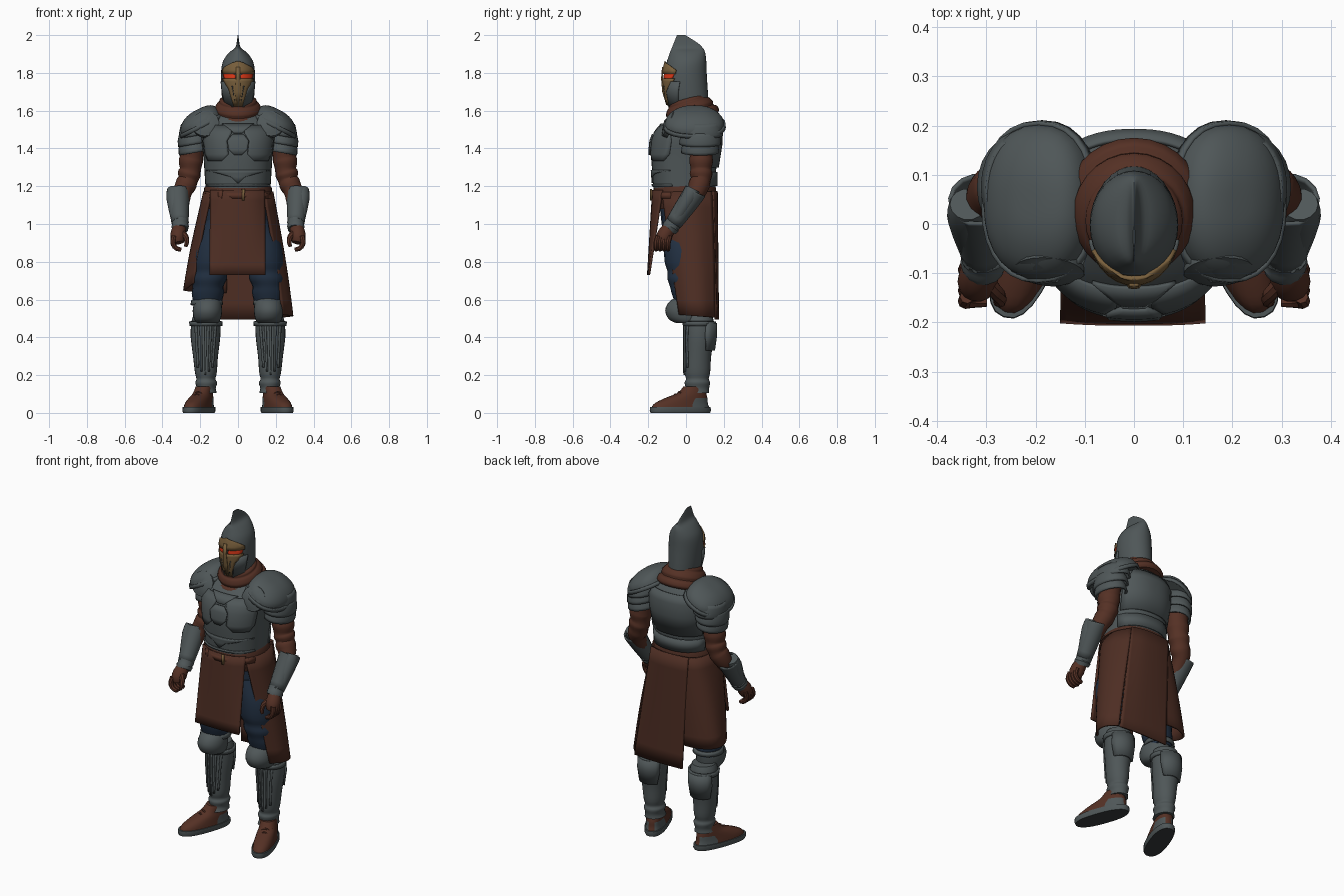
import bpy, bmesh, math
from mathutils import Vector, Matrix

def material(name, rgb):
    m = bpy.data.materials.new(name)
    m.diffuse_color = (*rgb, 1)
    return m

STEEL = material("steel grey", (0.078, 0.094, 0.097))
LEATHER = material("brown leather", (0.090, 0.030, 0.018))
CLOTH = material("skirt brown", (0.076, 0.027, 0.017))
BLUE = material("dark blue cloth", (0.016, 0.030, 0.055))
GOLD = material("dull gold", (0.19, 0.115, 0.045))
RED = material("glowing red", (0.80, 0.045, 0.01))
SOLE = material("dark sole", (0.04, 0.044, 0.046))

def finish(name, bm, mats, mirror=False, thick=0, rule=None, angle=38):
    bmesh.ops.recalc_face_normals(bm, faces=bm.faces)
    me = bpy.data.meshes.new(name)
    mats = mats if isinstance(mats, list) else [mats]
    for m in mats:
        me.materials.append(m)
    for f in bm.faces:
        f.smooth = True
        if rule:
            f.material_index = rule(f.calc_center_median())
    bm.to_mesh(me)
    bm.free()
    me.set_sharp_from_angle(angle=math.radians(angle))
    ob = bpy.data.objects.new(name, me)
    bpy.context.collection.objects.link(ob)
    if thick:
        mod = ob.modifiers.new("thickness", 'SOLIDIFY')
        mod.thickness, mod.offset = thick, 0
    if mirror:
        ob.modifiers.new("both sides", 'MIRROR')
    return ob

def dense(rows, n):
    """Catmull-Rom refinement of a list of number tuples."""
    if n < 2:
        return rows
    out = []
    for i in range(len(rows) - 1):
        a, b, c, d = (rows[max(0, min(len(rows) - 1, j))] for j in (i - 1, i, i + 1, i + 2))
        for k in range(n):
            t = k / n
            out.append(tuple(0.5 * (2*q + (r - p)*t + (2*p - 5*q + 4*r - s)*t*t + (3*q - p - 3*r + s)*t**3)
                             for p, q, r, s in zip(a, b, c, d)))
    return out + [rows[-1]]

def skin(name, rings, mats, closed=True, caps=True, **kw):
    bm = bmesh.new()
    vs = [[bm.verts.new(p) for p in r] for r in rings]
    n = len(vs[0])
    for a, b in zip(vs, vs[1:]):
        for i in range(n if closed else n - 1):
            j = (i + 1) % n
            bm.faces.new((a[i], a[j], b[j], b[i]))
    if closed and caps:
        bm.faces.new(vs[0])
        bm.faces.new(vs[-1])
    return finish(name, bm, mats, **kw)

def loft(name, rows, mats, p=2.0, segs=24, n=3, mat=Matrix(), **kw):
    """Stack of super-ellipses (cx, cy, z, rx, ry); returns the refined rows."""
    rows = dense(rows, n)
    rings = []
    for cx, cy, z, rx, ry in rows:
        ring = []
        for i in range(segs):
            a = 2 * math.pi * i / segs
            s, c = math.sin(a), math.cos(a)
            ring.append(mat @ Vector((cx + rx * math.copysign(abs(s) ** (2 / p), s),
                                      cy - ry * math.copysign(abs(c) ** (2 / p), c), z)))
        rings.append(ring)
    skin(name, rings, mats, **kw)
    return rows

def tube(name, path, mats, segs=14, n=3, **kw):
    """Round limb through (x, y, z, radius) points."""
    path = dense(path, n)
    P = [Vector(q[:3]) for q in path]
    rings = []
    for i, q in enumerate(path):
        d = (P[min(i + 1, len(P) - 1)] - P[max(i - 1, 0)]).normalized()
        u = d.cross(Vector((0, 1, 0.3))).normalized()
        v = d.cross(u)
        rings.append([P[i] + q[3] * (u * math.cos(2*math.pi*k/segs) + v * math.sin(2*math.pi*k/segs))
                      for k in range(segs)])
    skin(name, rings, mats, **kw)

def patch(name, base, rows, mats, off=0.004, p=2.0, side=-1, nx=10, n=1, thick=0.009, **kw):
    """Plate following a loft: rows of (z, x0, x1); side -1 is front, 1 is back."""
    base = sorted(base, key=lambda r: r[2])
    rings = []
    for z, x0, x1 in dense(rows, n):
        k = next((i for i in range(len(base) - 2) if base[i + 1][2] >= z), len(base) - 2)
        t = (z - base[k][2]) / max(1e-6, base[k + 1][2] - base[k][2])
        cx, cy, _, rx, ry = (a + (b - a) * t for a, b in zip(base[k], base[k + 1]))
        ring = []
        for i in range(nx + 1):
            x = x0 + (x1 - x0) * i / nx
            f = min(0.99, abs((x - cx) / rx))
            ring.append(Vector((x, cy + side * (ry * (1 - f ** p) ** (1 / p) + off), z)))
        rings.append(ring)
    skin(name, rings, mats, closed=False, thick=thick, **kw)

def panel(name, top, bottom, mats, bulge=0.0, rows=8):
    """Hanging cloth between two polylines."""
    top, bottom = dense(top, 4), dense(bottom, 4)
    rings = []
    for i in range(rows + 1):
        t = i / rows
        g = 1 + bulge * math.sin(math.pi * t)
        rings.append([Vector((g * (a[0] + (b[0]-a[0])*t), g * (a[1] + (b[1]-a[1])*t), a[2] + (b[2]-a[2])*t))
                      for a, b in zip(top, bottom)])
    skin(name, rings, mats, closed=False, thick=0.012)

def place(x, y, z, rx=0, ry=0, rz=0):
    r = math.radians
    return (Matrix.Translation((x, y, z)) @ Matrix.Rotation(r(rz), 4, 'Z')
            @ Matrix.Rotation(r(ry), 4, 'Y') @ Matrix.Rotation(r(rx), 4, 'X'))

# helmet with narrow crest
helm = loft("helmet", [(0, .016, 1.63, .078, .102), (0, .006, 1.68, .086, .111), (0, -.002, 1.79, .090, .112),
    (0, .002, 1.85, .083, .106), (0, .006, 1.885, .066, .099), (0, .008, 1.912, .042, .092),
    (0, .007, 1.932, .016, .082), (0, -.002, 1.96, .007, .062), (0, -.026, 2.0, .002, .022)], STEEL, segs=32)
patch("brow_plate", helm, [(1.795, -.082, .082), (1.815, -.082, .082), (1.83, -.07, .07), (1.853, -.025, .025),
    (1.86, -.004, .004)], GOLD, off=.008)
patch("face_plate", helm, [(1.625, -.022, .022), (1.66, -.032, .032), (1.72, -.050, .050), (1.755, -.076, .076),
    (1.770, -.080, .080)], GOLD, off=.008)
patch("nose_guard", helm, [(1.63, -.006, .006), (1.70, -.014, .014), (1.77, -.010, .010), (1.83, -.010, .010)],
      GOLD, off=.014, nx=4)
patch("eye", helm, [(1.766, .022, .066), (1.776, .012, .074), (1.788, .014, .077), (1.798, .035, .078)], RED,
      off=.004, nx=6, thick=.006, mirror=True)
patch("cheek_guard", helm, [(1.62, .022, .066), (1.70, .045, .083), (1.755, .072, .088)], STEEL, off=.010, mirror=True)
patch("face_slit", helm, [(1.65, .014, .017), (1.73, .027, .032)], SOLE, off=.010, nx=2, mirror=True)

# folded scarf around the neck
loft("scarf", [(0, 0, -.055, .13, .135), (0, 0, -.04, .143, .148), (0, 0, -.015, .136, .143), (0, 0, -.005, .122, .127),
    (0, 0, .012, .124, .13), (0, 0, .035, .112, .118), (0, 0, .045, .10, .106), (0, 0, .06, .096, .102),
    (0, 0, .075, .07, .08)], LEATHER, mat=place(0, .022, 1.60, rx=17), segs=28)

# breastplate
torso = loft("breastplate", [(0, -.008, 1.19, .172, .165), (0, -.01, 1.27, .177, .168), (0, -.007, 1.37, .184, .178),
    (0, .005, 1.46, .195, .180), (0, .025, 1.53, .185, .148), (0, .035, 1.575, .14, .11), (0, .035, 1.61, .09, .08)],
    STEEL, p=2.3, segs=36)
P = dict(p=2.3, mats=STEEL, base=torso)
patch("pectoral_plate", rows=[(1.335, .085, .155), (1.37, .05, .172), (1.44, .058, .182), (1.48, .035, .175),
    (1.52, .03, .14)], off=.003, mirror=True, thick=.012, **P)
patch("chest_boss", rows=[(1.365, -.02, .02), (1.395, -.05, .05), (1.44, -.056, .056), (1.475, -.028, .028)],
      off=.008, thick=.012, **P)
patch("collar_plate", rows=[(1.482, -.022, .022), (1.505, -.05, .05), (1.53, -.085, .085)], off=.006, **P)
patch("belly_point", rows=[(1.218, -.003, .003), (1.25, -.035, .035), (1.27, -.10, .10), (1.285, -.168, .168)],
      off=.003, nx=16, **P)
patch("belly_seam", rows=[(1.20, -.165, .165), (1.212, -.165, .165)], off=.003, nx=16, **P)
patch("back_plate", rows=[(1.30, -.165, .165), (1.42, -.17, .17), (1.50, -.15, .15), (1.55, -.12, .12)],
      off=.008, side=1, nx=16, **P)
patch("back_waist_band", rows=[(1.20, -.165, .165), (1.275, -.168, .168)], off=.005, side=1, nx=16, **P)

# belt and hips
belt = loft("belt", [(0, -.006, 1.08, .17, .15), (0, -.006, 1.12, .181, .166), (0, -.006, 1.19, .179, .166),
                     (0, -.006, 1.205, .17, .157)], CLOTH, p=2.3, n=1, segs=32)
patch("belt_strap", belt, [(1.135, -.17, .17), (1.165, -.17, .17)], LEATHER, off=.006, p=2.3, nx=16)
patch("buckle", belt, [(1.125, .022, .034), (1.185, .020, .036)], GOLD, off=.014, p=2.3, nx=2)
patch("belt_loop", belt, [(1.11, -.10, -.085), (1.18, -.105, -.08)], LEATHER, off=.012, p=2.3, nx=2)
loft("trouser_seat", [(0, .01, .86, .10, .09), (0, 0, .95, .175, .12), (0, 0, 1.10, .168, .14)], BLUE, segs=20)

# skirt panels with uneven hems
panel("front_flap", [(-.145, -.125, 1.18), (-.07, -.168, 1.18), (.07, -.168, 1.18), (.14, -.125, 1.18)],
      [(-.15, -.196, .73), (-.07, -.2, .73), (.07, -.2, .73), (.145, -.196, .73)], CLOTH)
panel("right_side_panel", [(.135, -.125, 1.17), (.176, -.05, 1.17), (.176, .05, 1.17), (.13, .135, 1.17)],
      [(.235, -.035, .52), (.280, .02, .515), (.283, .09, .51), (.235, .150, .505)], CLOTH, bulge=.03)
panel("left_side_panel", [(-.14, -.125, 1.17), (-.176, -.05, 1.17), (-.17, .07, 1.17), (-.13, .13, 1.17), (-.04, .155, 1.17)],
      [(-.232, -.05, .69), (-.278, .02, .655), (-.275, .10, .645), (-.19, .148, .64), (-.06, .15, .635)], CLOTH, bulge=.03)
panel("back_flap", [(-.12, .148, 1.175), (-.04, .160, 1.175), (.06, .160, 1.175), (.135, .14, 1.175)],
      [(-.09, .165, .495), (.0, .168, .495), (.12, .168, .495), (.235, .158, .495)], CLOTH)

# trouser legs with folds
loft("trouser_leg", [(.09, 0, 1.02, .08, .11), (.125, -.005, .90, .105, .112), (.14, -.005, .80, .102, .108),
    (.148, 0, .75, .09, .098), (.153, 0, .71, .094, .098), (.158, .005, .67, .082, .09), (.16, .01, .63, .085, .085),
    (.163, .02, .56, .068, .07)], BLUE, mirror=True, segs=20)

# knee cops
loft("knee_guard", [(.162, .01, .475, .055, .06), (.162, -.005, .495, .07, .085), (.162, -.012, .54, .078, .098),
    (.160, -.002, .585, .07, .09), (.158, .01, .615, .05, .06)], STEEL, mirror=True)
loft("knee_rim", [(.165, .02, .570, .082, .083), (.165, .02, .597, .077, .08)], STEEL, n=1, caps=False, thick=.01, mirror=True)

# greaves with fluted fronts
greave = loft("greave", [(.168, .055, .105, .056, .068), (.168, .06, .13, .05, .062), (.168, .06, .16, .058, .068),
    (.17, .06, .18, .05, .06), (.17, .06, .215, .058, .068), (.172, .063, .30, .066, .07), (.172, .07, .40, .078, .078),
    (.17, .07, .48, .077, .078), (.168, .065, .52, .066, .07)], STEEL, mirror=True)
for i in range(-2, 3):
    patch("greave_flute", greave, [(.20 + .02 * abs(i), .17 + .019*i, .178 + .019*i), (.47, .165 + .026*i, .176 + .026*i)],
          STEEL, off=.003, nx=2, n=6, thick=.010, mirror=True)
loft("greave_top_rim", [(.17, .07, .46, .082, .082), (.17, .07, .485, .084, .083)], STEEL, n=1, caps=False, thick=.01, mirror=True)
patch("calf_plate", greave, [(.33, .115, .235), (.41, .10, .247), (.475, .10, .243)], STEEL, off=.010, side=1, thick=.012, mirror=True)

# boots turned outwards, with a grey heel cup around a brown heel patch
foot = place(.207, -.030, 0, rz=20)
heel = foot.inverted()
def boot_rule(c):
    q = heel @ c
    return 1 if q.y > .06 and q.z < .08 and abs(q.x) > .022 else 0
loft("boot_sole", [(0, 0, 0, .058, .165), (0, 0, .012, .063, .170), (0, 0, .032, .062, .168)], [STEEL, SOLE], p=2.4,
     n=1, mat=foot, mirror=True, rule=lambda c: 1 if c.z < .003 else 0)
loft("boot_upper", [(0, 0, .028, .058, .161), (0, .006, .052, .055, .147), (0, .035, .08, .051, .115),
    (0, .065, .105, .047, .078), (-.004, .082, .14, .045, .06)], [LEATHER, STEEL], p=2.3, mat=foot, mirror=True,
    rule=boot_rule)
for i in range(4):
    y, z = -.05 + .022 * i, .078 + .013 * i
    tube("boot_lace", [tuple(foot @ Vector((x, y, z + h))) + (.005,) for x, h in ((-.034, -.012), (0, .008), (.034, -.012))],
         LEATHER, segs=6, mirror=True)

# sleeves with folds
tube("sleeve", [(.21, .06, 1.50, .07), (.24, .075, 1.42, .066), (.245, .08, 1.36, .061), (.25, .08, 1.33, .064),
    (.252, .08, 1.29, .056), (.258, .08, 1.265, .061), (.265, .078, 1.235, .053), (.275, .07, 1.21, .057),
    (.295, .05, 1.16, .048), (.305, -.03, 1.05, .038), (.305, -.085, .975, .032)], LEATHER, mirror=True)
# bracers and wrist bands
tube("bracer", [(.318, .050, 1.175, .056), (.316, .035, 1.15, .055), (.311, -.02, 1.07, .048), (.307, -.065, 1.005, .041)],
     STEEL, n=2, caps=False, thick=.008, mirror=True)
tube("bracer_plate", [(.338, .040, 1.185, .036), (.338, .015, 1.14, .042), (.326, -.05, 1.03, .03)], STEEL, n=2, mirror=True)
tube("wrist_band", [(.306, -.062, 1.01, .046), (.306, -.075, .993, .043), (.306, -.078, .987, .047), (.305, -.09, .97, .042)],
     STEEL, n=1, mirror=True)
# gloves
tube("palm", [(.308, -.08, .985, .034), (.315, -.105, .955, .040), (.318, -.12, .925, .040), (.314, -.128, .90, .029)],
     LEATHER, mirror=True)
for i in range(4):
    y = -.158 + .021 * i
    tube("finger", [(.340, y + .01, .935, .014), (.344, y, .90, .014), (.328, y, .872, .013), (.300, y, .864, .011)],
         LEATHER, segs=8, mirror=True)
tube("thumb", [(.295, -.12, .955, .016), (.275, -.145, .93, .015), (.272, -.158, .90, .012), (.278, -.158, .88, .009)],
     LEATHER, segs=8, mirror=True)

# layered shoulder armour
for i, (x, z, rx, ry) in enumerate([(.224, 1.485, .084, .116), (.232, 1.44, .084, .106), (.232, 1.395, .08, .096)]):
    loft("shoulder_lame", [(0, 0, -.018, rx, ry), (0, 0, .015, rx - .003, ry - .004), (0, 0, .055, rx - .02, ry - .022)],
         STEEL, n=2, caps=False, thick=.01, mat=place(x, .075, z, ry=10), mirror=True)
slope = place(.192, .045, 1.517, ry=27)
loft("shoulder_cap", [(-.004, 0, -.005, .122, .158), (-.006, 0, .03, .118, .152), (-.012, 0, .058, .102, .128),
    (-.018, 0, .078, .075, .09), (-.02, 0, .088, .04, .05), (-.02, 0, .09, .006, .008)], STEEL, p=2.3,
    mat=slope, mirror=True, segs=28)
loft("shoulder_cap_rim", [(-.002, 0, -.008, .126, .161), (-.003, 0, .014, .124, .159)], STEEL, p=2.3, n=1, caps=False,
     thick=.01, mat=slope, mirror=True, segs=28)
loft("shoulder_disc", [(0, 0, -.02, .072, .072), (0, 0, .006, .072, .072), (0, 0, .010, .060, .060), (0, 0, .018, .045, .045),
    (0, 0, .022, .01, .01)], STEEL, n=1, mat=place(.172, -.092, 1.53, rx=66, ry=12), mirror=True)
